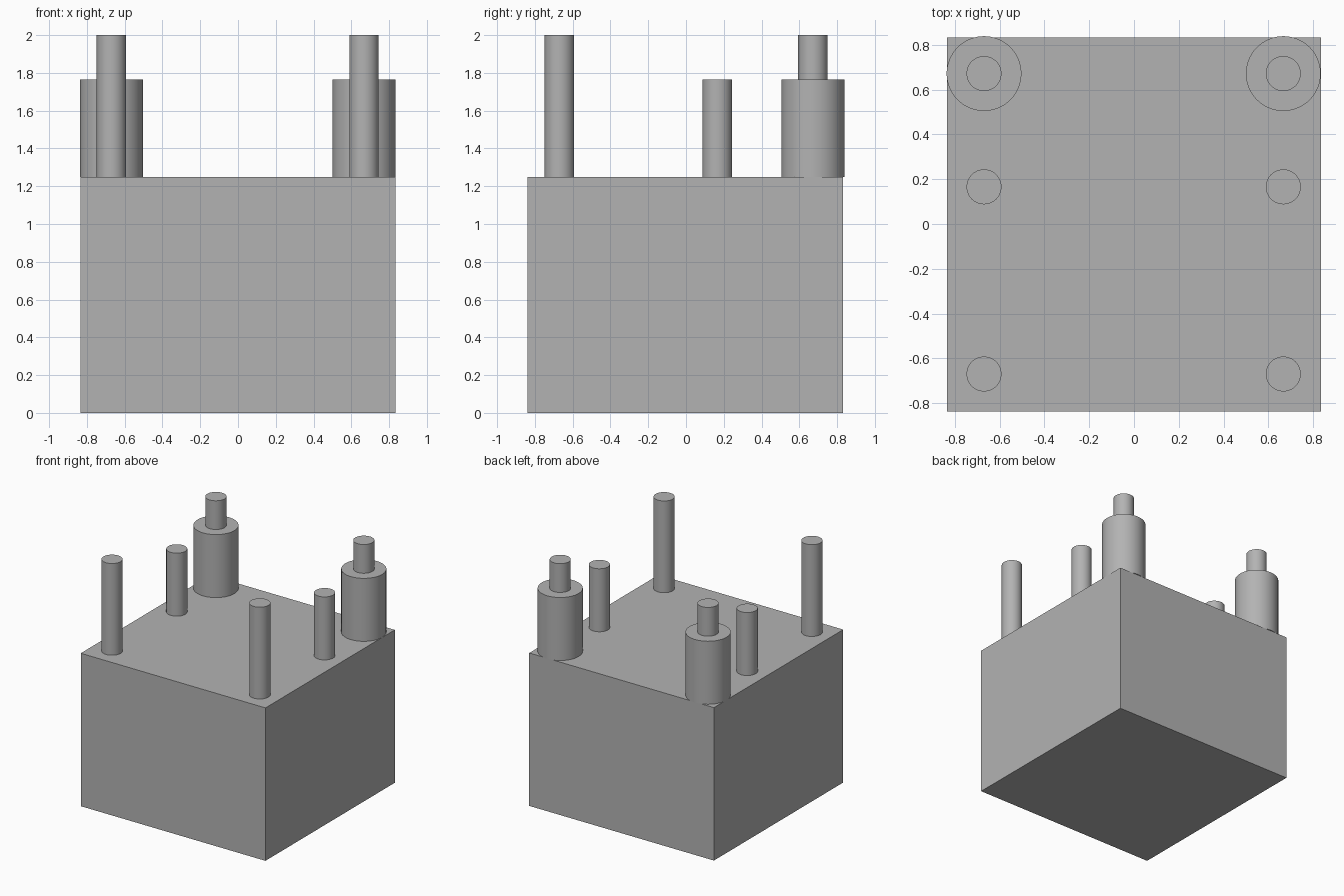
import bpy
import math

if "Cube" in bpy.data.objects:
    bpy.data.objects.remove(bpy.data.objects["Cube"])

grey = bpy.data.materials.new("plain grey")
grey.diffuse_color = (0.45, 0.45, 0.45, 1)
grey.use_nodes = True
grey.node_tree.nodes["Principled BSDF"].inputs["Base Color"].default_value = grey.diffuse_color

DECK = 1.25   # top of the block
STEP = 1.765  # top of sleeves and short posts
TOP = 2.0     # top of tall posts


def finish(name):
    obj = bpy.context.object
    obj.name = name
    obj.data.materials.append(grey)
    return obj


def cylinder(name, x, y, radius, z0, z1):
    bpy.ops.mesh.primitive_cylinder_add(
        vertices=64, radius=radius, depth=z1 - z0, location=(x, y, (z0 + z1) / 2))
    finish(name)
    bpy.ops.object.shade_smooth_by_angle(angle=math.radians(30))


# Solid block
bpy.ops.mesh.primitive_cube_add(size=1, location=(0, -0.003, DECK / 2))
block = finish("base_block")
block.scale = (1.67, 1.67, DECK)

# Posts standing on the block, mirrored left and right
for side, x in (("left", -0.67), ("right", 0.667)):
    cylinder(f"front_post_{side}", x, -0.67, 0.078, DECK, TOP)
    cylinder(f"middle_post_{side}", x, 0.166, 0.078, DECK, STEP)
    cylinder(f"rear_sleeve_{side}", x, 0.672, 0.167, DECK, STEP)
    cylinder(f"rear_pin_{side}", x, 0.672, 0.078, STEP, TOP)
